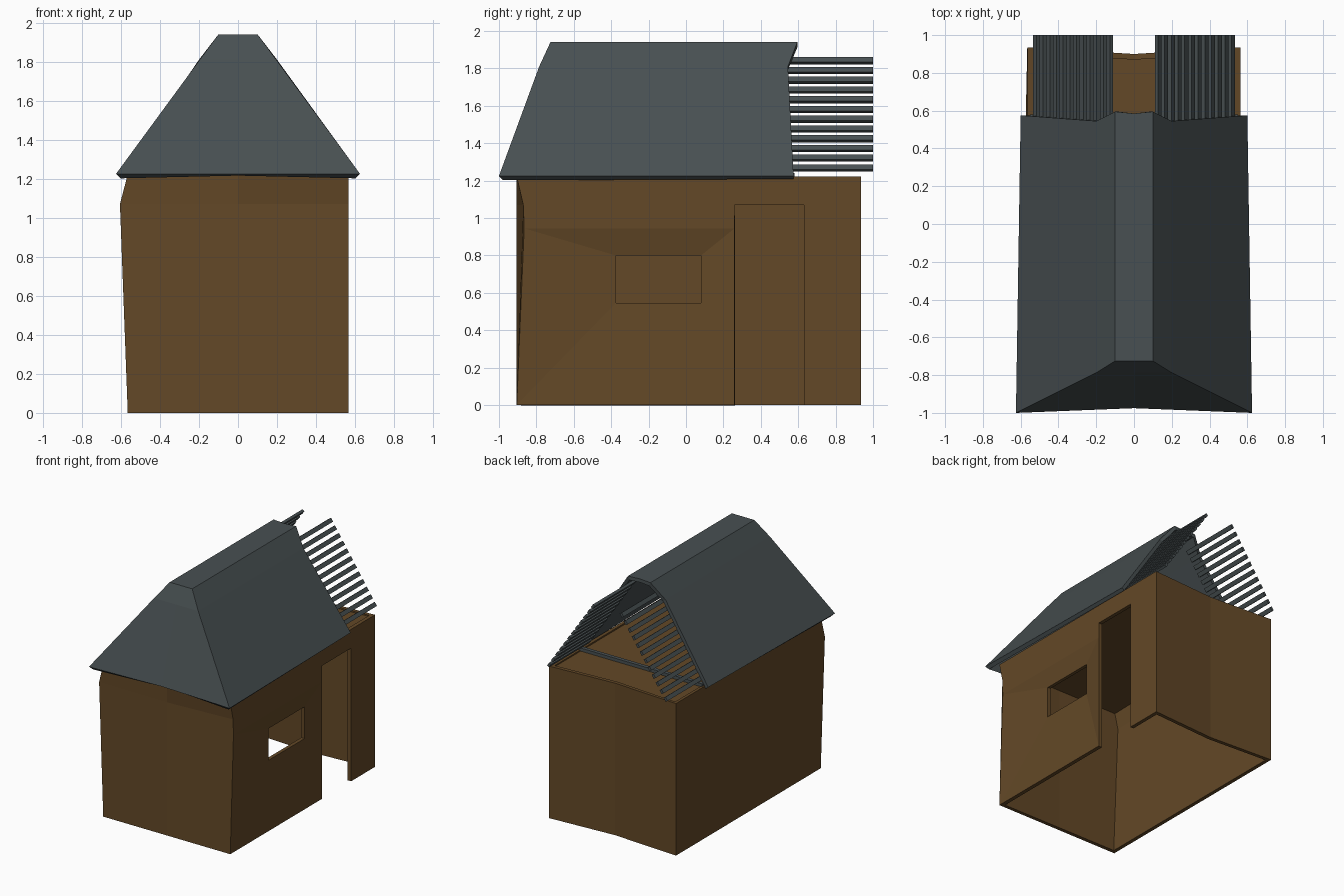
import bpy, bmesh, math

if "Cube" in bpy.data.objects:
    bpy.data.objects.remove(bpy.data.objects["Cube"])


def material(name, rgb):
    m = bpy.data.materials.new(name)
    m.diffuse_color = (*rgb, 1)
    m.use_nodes = True
    m.node_tree.nodes["Principled BSDF"].inputs["Base Color"].default_value = m.diffuse_color
    return m


CLAY = material("clay", (0.125, 0.065, 0.02))
SLATE = material("slate", (0.065, 0.08, 0.084))


def build(name, points, faces, mat, thickness=0):
    """Mesh from named points; faces are space separated point names."""
    bm = bmesh.new()
    v = {k: bm.verts.new(p) for k, p in points.items()}
    for f in faces:
        bm.faces.new([v[k] for k in f.split()])
    me = bpy.data.meshes.new(name)
    bm.to_mesh(me)
    bm.free()
    ob = bpy.data.objects.new(name, me)
    bpy.context.collection.objects.link(ob)
    me.materials.append(mat)
    if thickness:
        s = ob.modifiers.new("thickness", 'SOLIDIFY')
        s.thickness = thickness
        s.offset = -1
        s.use_even_offset = True
    return ob


def box(name, loc, size, mat, tilt=0):
    bpy.ops.mesh.primitive_cube_add(size=1, location=loc, rotation=(0, tilt, 0))
    ob = bpy.context.object
    ob.name = name
    ob.scale = size
    ob.data.materials.append(mat)
    return ob


# Walls: six plan corners at three heights, slightly crooked
plan = {"fl": (-.565, -.905), "fc": (0, -.905), "fr": (.565, -.905),
        "br": (.565, .935), "bc": (0, .90), "bl": (-.565, .935)}
pts = {k + str(i): (x, y, z) for k, (x, y) in plan.items()
       for i, z in enumerate((0, 1.07, 1.222))}
pts["fl1"] = (-.605, -.90, 1.07)
pts["fr1"] = (.565, -.87, 1.07)
# fold line, door edges and window corners of the right wall
pts.update({"f": (.565, -.865, .945), "e": (.565, .26, .945),
            "d0": (.565, .26, 0), "d1": (.565, .26, 1.07),
            "p0": (.565, .63, 0), "p1": (.565, .63, 1.07),
            "w0": (.535, -.375, .545), "w1": (.535, .08, .545),
            "w2": (.535, .08, .80), "w3": (.535, -.375, .80)})
faces = ["fc0 fr0 f fr1 fc1", "fr0 d0 w1 w0", "d0 e w2 w1", "e f w3 w2",
         "f fr0 w0 w3", "f e d1 fr1", "p0 br0 br1 p1",
         "fr1 d1 p1 br1 br2 fr2", "fc1 fr1 fr2 fc2"]
for a, b in (("br", "bc"), ("bc", "bl"), ("bl", "fl"), ("fl", "fc")):
    faces += [f"{a}{i} {b}{i} {b}{i+1} {a}{i+1}" for i in (0, 1)]
build("walls", pts, faces, CLAY, 0.03)

# Ceiling plate just under the wall tops
build("ceiling", {k: (x * .97, y * .98, 1.212) for k, (x, y) in plan.items()},
      ["fl fc fr br bc bl"], CLAY, 0.02)

# Roof shell: eave, kink and ridge levels (z, front x, back x, front y, centre y, back y)
levels = [(1.225, .625, .60, -1.0, -.975, .575),
          (1.81, .196, .20, -.785, -.785, .545),
          (1.94, .10, .10, -.725, -.725, .595)]
roof = {}
for i, (z, xf, xb, yf, yc, yb) in enumerate(levels):
    roof.update({f"br{i}": (xb, yb, z), f"fr{i}": (xf, yf, z), f"fc{i}": (0, yc, z),
                 f"fl{i}": (-xf, yf, z), f"bl{i}": (-xb, yb, z)})
roof["bc2"] = (0, .585, 1.94)
cols = ["bl", "fl", "fc", "fr", "br"]
faces = [f"{a}{i} {b}{i} {b}{i+1} {a}{i+1}"
         for a, b in zip(cols, cols[1:]) for i in (0, 1)]
faces += ["fl2 fc2 bc2 bl2", "fc2 fr2 br2 bc2"]
build("roof", roof, faces, SLATE, 0.028)

# Bare roof battens sticking out at the back, both slopes
N = 12
slope = math.atan2(.57, .40)
for side in (-1, 1):
    for i in range(N):
        t = i / (N - 1)
        box("batten", (side * (.518 - .39 * t), .74, 1.268 + .573 * t),
            (.033, .52, .02), SLATE, side * slope)

# Tie beam across the open end of the roof
box("tie_beam", (0, .565, 1.228), (1.1, .03, .025), SLATE)
